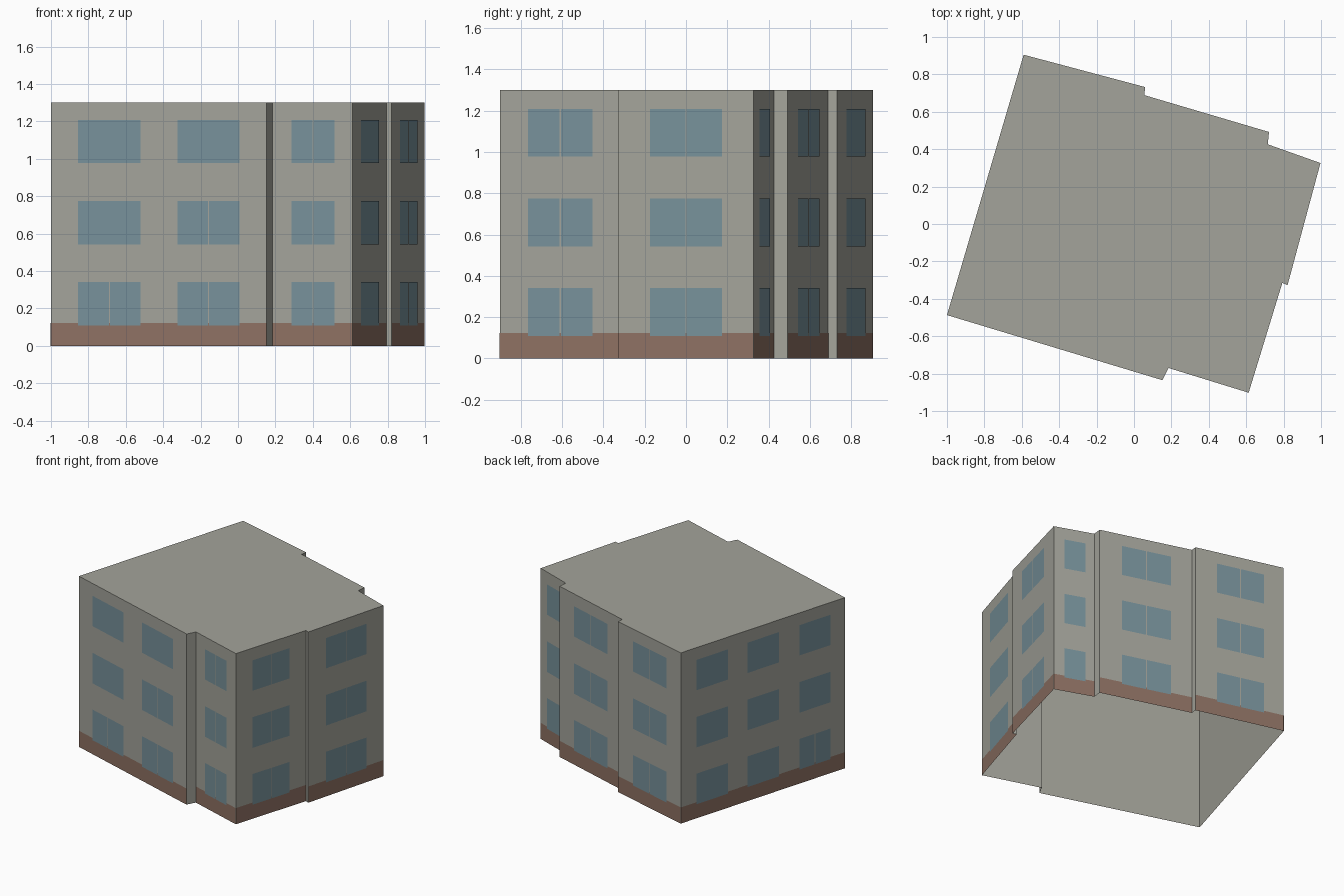
import bpy
import bmesh
from mathutils import Vector

cube = bpy.data.objects.get("Cube")
if cube:
    bpy.data.objects.remove(cube, do_unlink=True)


def make_material(name, color):
    mat = bpy.data.materials.new(name)
    mat.use_nodes = True
    mat.diffuse_color = (*color, 1)
    bsdf = mat.node_tree.nodes["Principled BSDF"]
    bsdf.inputs["Base Color"].default_value = (*color, 1)
    bsdf.inputs["Roughness"].default_value = 0.9
    return mat


plaster = make_material("grey plaster", (0.37, 0.37, 0.325))
brick = make_material("brown brick", (0.27, 0.165, 0.125))
glass = make_material("blue grey glass", (0.185, 0.285, 0.325))

HEIGHT = 1.30
BASE_TOP = 0.123
GAP = 0.003
FLOORS = [(0.108, 0.341), (0.541, 0.774), (0.977, 1.208)]

# Footprint corners, counter-clockwise from the front left
FOOTPRINT = [Vector(p) for p in (
    (-1.0, -0.487), (0.152, -0.835), (0.185, -0.77), (0.613, -0.902),
    (0.793, -0.315), (0.821, -0.327), (0.997, 0.326), (0.715, 0.426),
    (0.722, 0.492), (0.055, 0.689), (0.06, 0.732), (-0.59, 0.905))]

ALL = (0, 1, 2)
# Wall index: windows as (start, end, floors whose window has two panes)
WINDOWS = {
    0: [(0.127, 0.416, (0,)), (0.587, 0.876, (0, 1))],
    2: [(0.24, 0.775, ALL)],
    3: [(0.235, 0.765, ALL)],
    5: [(0.235, 0.77, ALL)],
    6: [(0.26, 0.78, ())],
    8: [(0.24, 0.77, ALL)],
    10: [(0.245, 0.775, ALL)],
    11: [(0.095, 0.285, ()), (0.405, 0.597, ()), (0.72, 0.91, (0,))],
}


def finish(bm, name, mat):
    mesh = bpy.data.meshes.new(name)
    bm.to_mesh(mesh)
    bm.free()
    mesh.materials.append(mat)
    obj = bpy.data.objects.new(name, mesh)
    bpy.context.collection.objects.link(obj)
    return obj


def add_plate(bm, wall, start, end, low, high, offset):
    """Thin upright plate on a wall, between two fractions of its length."""
    a, b = FOOTPRINT[wall], FOOTPRINT[(wall + 1) % len(FOOTPRINT)]
    along = b - a
    out = Vector((along.y, -along.x)).normalized() * offset
    p, q = a + along * start + out, a + along * end + out
    corners = [(*p, low), (*q, low), (*q, high), (*p, high)]
    bm.faces.new([bm.verts.new(c) for c in corners])


# Walls and flat roof, open underneath
bm = bmesh.new()
lower = [bm.verts.new((*p, 0)) for p in FOOTPRINT]
upper = [bm.verts.new((*p, HEIGHT)) for p in FOOTPRINT]
for i in range(len(lower)):
    j = (i + 1) % len(lower)
    bm.faces.new((lower[i], lower[j], upper[j], upper[i]))
bm.faces.new(upper)
finish(bm, "walls_and_roof", plaster)

# Brick band along the foot of each long wall
bm = bmesh.new()
for wall in WINDOWS:
    add_plate(bm, wall, 0, 1, 0, BASE_TOP, 0.0015)
finish(bm, "brick_base", brick)

# Window panes, split in two where there is a central gap
bm = bmesh.new()
for wall, windows in WINDOWS.items():
    length = (FOOTPRINT[(wall + 1) % len(FOOTPRINT)] - FOOTPRINT[wall]).length
    for start, end, split_floors in windows:
        middle, half = (start + end) / 2, GAP / length
        for floor, (low, high) in enumerate(FLOORS):
            panes = [(start, end)]
            if floor in split_floors:
                panes = [(start, middle - half), (middle + half, end)]
            for left, right in panes:
                add_plate(bm, wall, left, right, low, high, 0.003)
finish(bm, "window_panes", glass)
